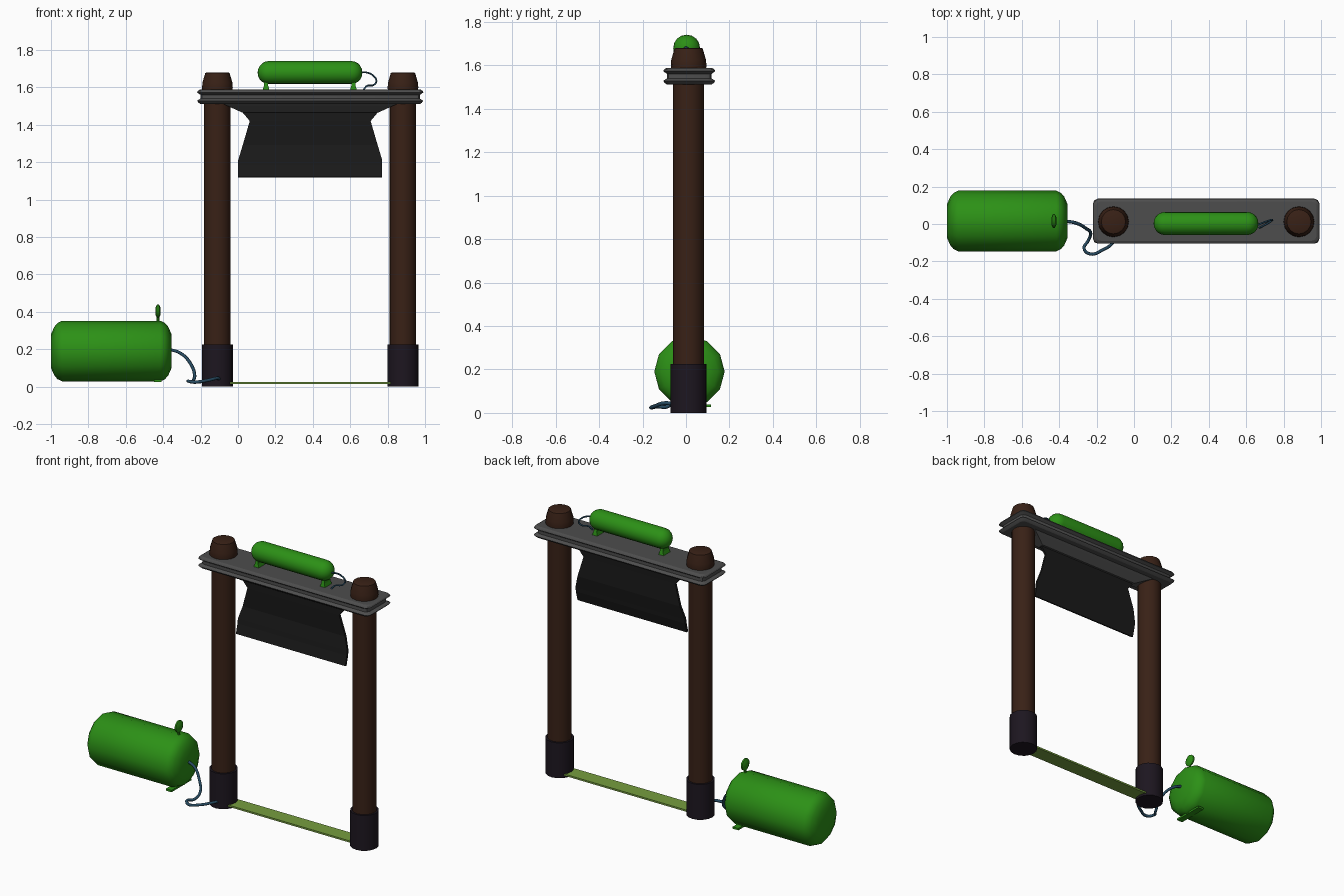
import bpy, bmesh
from math import cos, sin, pi, radians
from mathutils import Matrix, Vector

if "Cube" in bpy.data.objects:
    bpy.data.objects.remove(bpy.data.objects["Cube"])


def material(name, rgb):
    m = bpy.data.materials.new(name)
    m.diffuse_color = (*rgb, 1)
    m.use_nodes = True
    m.node_tree.nodes["Principled BSDF"].inputs["Base Color"].default_value = m.diffuse_color
    return m


GREEN = material("green", (0.025, 0.28, 0.008))
OLIVE = material("olive", (0.18, 0.34, 0.05))
BROWN = material("brown", (0.04, 0.015, 0.008))
DARK = material("sleeve_dark", (0.012, 0.008, 0.014))
GREY = material("dark_grey", (0.075, 0.075, 0.075))
BLACK = material("black", (0.01, 0.01, 0.01))
BLUE = material("wire_blue", (0.02, 0.07, 0.12))


def loft(name, rings, mat, smooth=None):
    """Skin a list of equal-length point rings and close both ends."""
    bm = bmesh.new()
    rows = [[bm.verts.new(p) for p in ring] for ring in rings]
    n = len(rows[0])
    for a, b in zip(rows, rows[1:]):
        for i in range(n):
            j = (i + 1) % n
            bm.faces.new((a[i], a[j], b[j], b[i]))
    bm.faces.new(rows[0][::-1])
    bm.faces.new(rows[-1])
    bmesh.ops.recalc_face_normals(bm, faces=bm.faces)
    return finish(name, bm, mat, smooth)


def finish(name, bm, mat, smooth=None):
    me = bpy.data.meshes.new(name)
    bm.to_mesh(me)
    bm.free()
    me.materials.append(mat)
    ob = bpy.data.objects.new(name, me)
    bpy.context.collection.objects.link(ob)
    if smooth:
        bpy.ops.object.select_all(action='DESELECT')
        ob.select_set(True)
        bpy.context.view_layer.objects.active = ob
        bpy.ops.object.shade_smooth_by_angle(angle=radians(smooth))
    return ob


def lathe(name, profile, origin, axis, mat, sides=16, smooth=35):
    """Turn (radius, distance) pairs about a vertical or x axis."""
    o = Vector(origin)
    rings = []
    for r, h in profile:
        ring = []
        for k in range(sides):
            a = 2 * pi * k / sides
            c, s = r * cos(a), r * sin(a)
            ring.append(o + Vector((c, s, h) if axis == 'z' else (h, c, s)))
        rings.append(ring)
    return loft(name, rings, mat, smooth)


def box_ring(cx, cy, hx, hy, z, cut=0.0):
    """Rectangle at height z, with optional rounded corners."""
    if not cut:
        return [(cx + i * hx, cy + j * hy, z) for i, j in ((-1, -1), (1, -1), (1, 1), (-1, 1))]
    pts = []
    for q, (i, j) in enumerate(((1, 1), (-1, 1), (-1, -1), (1, -1))):
        for t in range(3):
            a = (q + t / 2) * pi / 2
            pts.append((cx + i * (hx - cut) + cut * cos(a), cy + j * (hy - cut) + cut * sin(a), z))
    return pts


def wire(name, pts, r):
    cu = bpy.data.curves.new(name, 'CURVE')
    cu.dimensions = '3D'
    cu.bevel_depth, cu.bevel_resolution, cu.resolution_u = r, 1, 6
    cu.use_fill_caps = True
    sp = cu.splines.new('BEZIER')
    sp.bezier_points.add(len(pts) - 1)
    for b, p in zip(sp.bezier_points, pts):
        b.co = p
        b.handle_left_type = b.handle_right_type = 'AUTO'
    cu.materials.append(BLUE)
    bpy.context.collection.objects.link(bpy.data.objects.new(name, cu))


MID, Y = 0.386, 0.015

# Posts with sleeves and tapered caps
for side, x in (("left", MID - 0.496), ("right", MID + 0.496)):
    lathe(side + "_post", [(0.071, 0.01), (0.071, 1.6)], (x, 0.012, 0), 'z', BROWN)
    lathe(side + "_sleeve", [(0.083, 0), (0.083, 0.225)], (x, 0.012, 0), 'z', DARK)
    lathe(side + "_cap", [(0.08, 1.575), (0.082, 1.6), (0.08, 1.625), (0.065, 1.677), (0.058, 1.68)],
          (x, 0.012, 0), 'z', BROWN)

# Grooved crossbeam
loft("crossbeam", [box_ring(MID, Y, 0.605 - d, 0.12 - d, z, 0.025) for z, d in
     ((1.512, 0.017), (1.518, 0.008), (1.528, 0), (1.54, 0.018), (1.56, 0.018),
      (1.573, 0), (1.581, 0.004), (1.588, 0.015))], GREY, 25)

# Tapered bracket under the beam
loft("curtain_bracket", [box_ring(MID, 0.012, hx, hy, z) for z, hx, hy in
     ((1.514, 0.47, 0.075), (1.5, 0.44, 0.06), (1.465, 0.363, 0.02))], GREY)

# Hanging curtain, a folded sheet
bm = bmesh.new()
rows = [[bm.verts.new((MID + s * hw, y, z)) for s in (-1, 1)] for z, hw, y in
        ((1.47, 0.365, 0.012), (1.42, 0.323, 0.012), (1.29, 0.361, 0.018),
         (1.21, 0.385, 0.004), (1.18, 0.385, 0.0), (1.12, 0.385, -0.016))]
for a, b in zip(rows, rows[1:]):
    bm.faces.new((a[0], b[0], b[1], a[1]))
curtain = finish("curtain", bm, BLACK)
sol = curtain.modifiers.new("thickness", 'SOLIDIFY')
sol.thickness, sol.offset = 0.014, 0

# Capsule tank on the beam with two flared feet
R, A, B = 0.061, 0.105, 0.665
arc = [(R * sin(t * pi / 10) + 0.001, R * (1 - cos(t * pi / 10))) for t in range(6)]
lathe("upper_tank", [(r, A + h) for r, h in arc] + [(r, B - h) for r, h in reversed(arc)],
      (0, 0.003, 1.679), 'x', GREEN)
for side, x in (("left", 0.15), ("right", 0.617)):
    loft(side + "_tank_foot", [box_ring(x, 0.003, hx, hy, z) for z, hx, hy in
         ((1.586, 0.018, 0.035), (1.61, 0.011, 0.03), (1.64, 0.009, 0.025))], GREEN)

# Large tank lying beside the posts
end = [(0.09, 0), (0.13, 0.018), (0.15, 0.035), (0.162, 0.06)]
lathe("large_tank", [(r, -1 + h) for r, h in end] + [(r, -0.355 - h) for r, h in reversed(end)],
      (0, 0.016, 0.19), 'x', GREEN, 12, 35)

# Valve disc, stem and stand bar of the large tank
lathe("valve_stem", [(0.007, 0.34), (0.007, 0.38)], (-0.428, 0.016, 0), 'z', GREEN, 8)
lathe("valve_disc", [(0.018, -0.014), (0.037, -0.005), (0.037, 0.005), (0.018, 0.014)],
      (-0.428, 0.016, 0.403), 'x', GREEN, 12)
loft("tank_stand", [box_ring(-0.43, 0.016, 0.02, 0.1, z) for z in (0.026, 0.038)], GREEN)

# Ground strip between the posts
loft("ground_strip", [box_ring(MID, 0.012, 0.43, 0.048, z) for z in (0.014, 0.025)], OLIVE)

# Wires
wire("upper_wire", [(0.65, -0.01, 1.68), (0.685, 0.005, 1.68), (0.72, 0.018, 1.665), (0.74, 0.022, 1.635),
                    (0.725, 0.01, 1.613), (0.69, -0.01, 1.608), (0.67, -0.02, 1.585)], 0.005)
wire("lower_wire", [(-0.37, 0.016, 0.2), (-0.31, 0.005, 0.18), (-0.255, -0.025, 0.125),
                    (-0.232, -0.05, 0.06), (-0.245, -0.09, 0.028), (-0.267, -0.13, 0.03),
                    (-0.235, -0.16, 0.024), (-0.17, -0.14, 0.032), (-0.11, -0.095, 0.045),
                    (-0.1, -0.05, 0.04)], 0.009)
